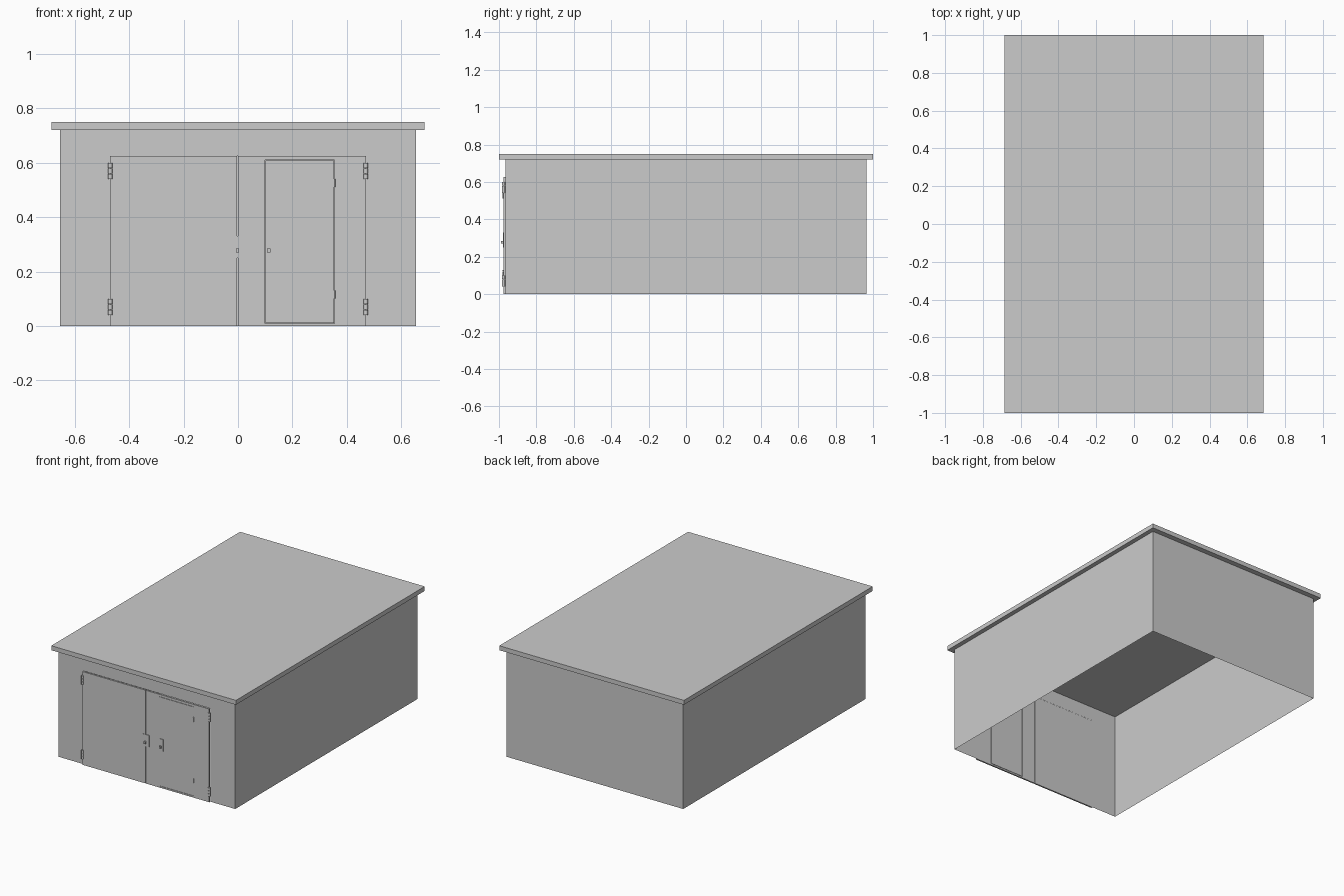
import bpy, bmesh
from mathutils import Vector

if "Cube" in bpy.data.objects:
    bpy.data.objects.remove(bpy.data.objects["Cube"])


def mesh_object(name, bm):
    me = bpy.data.meshes.new(name)
    bm.to_mesh(me)
    bm.free()
    ob = bpy.data.objects.new(name, me)
    bpy.context.collection.objects.link(ob)
    return ob


def box(name, x, y, z):
    """Box given by (min, max) ranges."""
    bm = bmesh.new()
    bmesh.ops.create_cube(bm, size=1)
    for v in bm.verts:
        v.co = Vector([(r[0] + r[1]) / 2 + c * (r[1] - r[0])
                       for c, r in zip(v.co, (x, y, z))])
    return mesh_object(name, bm)


def sheet(name, points):
    """Single flat panel."""
    bm = bmesh.new()
    bm.faces.new([bm.verts.new(p) for p in points])
    return mesh_object(name, bm)


def hinge(name, x, y, z0, z1, radius):
    """Upright barrel made of three knuckles."""
    bm = bmesh.new()
    h = (z1 - z0) / 3
    for i in range(3):
        part = bmesh.ops.create_cone(bm, cap_ends=True, segments=16, radius1=radius,
                                     radius2=radius, depth=h * 0.94)
        bmesh.ops.translate(bm, verts=part["verts"], vec=(x, y, z0 + h * (i + 0.5)))
    for f in bm.faces:
        f.smooth = len(f.verts) == 4
    for e in bm.edges:
        e.smooth = all(f.smooth for f in e.link_faces)
    return mesh_object(name, bm)


W, D, H = 0.655, 0.965, 0.72      # wall half width, half depth, height
DW, DH = 0.47, 0.625              # door half width, height
DY = (-0.976, -0.966)             # door thickness range

# thin walls, open underneath
sheet("front_wall", [(-W, -D, 0), (-DW, -D, 0), (-DW, -D, DH), (DW, -D, DH),
                     (DW, -D, 0), (W, -D, 0), (W, -D, H), (-W, -D, H)])
sheet("back_wall", [(W, D, 0), (-W, D, 0), (-W, D, H), (W, D, H)])
sheet("right_wall", [(W, -D, 0), (W, D, 0), (W, D, H), (W, -D, H)])
sheet("left_wall", [(-W, D, 0), (-W, -D, 0), (-W, -D, H), (-W, D, H)])

# overhanging flat roof
box("roof", (-0.685, 0.685), (-1, 1), (H, 0.75))

# left gate leaf
box("left_leaf", (-DW, -0.003), DY, (0, DH))

# right gate leaf framing a small walk-in door
x0, x1, z0, z1 = 0.1, 0.355, 0.01, 0.61
box("right_leaf_inner_stile", (0, x0), DY, (0, DH))
box("right_leaf_outer_stile", (x1, DW), DY, (0, DH))
box("right_leaf_top_rail", (x0, x1), DY, (z1, DH))
box("right_leaf_bottom_rail", (x0, x1), DY, (0, z0))
g = 0.002
box("walk_in_door", (x0 + g, x1 - g), DY, (z0 + g, z1 - g))

# gate hinges on both sides
for side, s in (("left", -1), ("right", 1)):
    for level, a, b in (("lower", 0.04, 0.1), ("upper", 0.54, 0.6)):
        hinge(f"{side}_{level}_hinge", s * DW, -0.976, a, b, 0.008)

# walk-in door hinges
for level, a in (("lower", 0.1), ("upper", 0.51)):
    hinge(f"walk_in_{level}_hinge", x1, -0.977, a, a + 0.03, 0.003)

# lock plates with knobs
for part, px0, px1, kx in (("gate", -0.02, 0.025, -0.002), ("walk_in", 0.104, 0.13, 0.113)):
    box(part + "_lock_plate", (px0, px1), (-0.979, DY[0]), (0.25, 0.33))
    box(part + "_knob", (kx - 0.006, kx + 0.006), (-0.99, -0.979), (0.27, 0.285))
